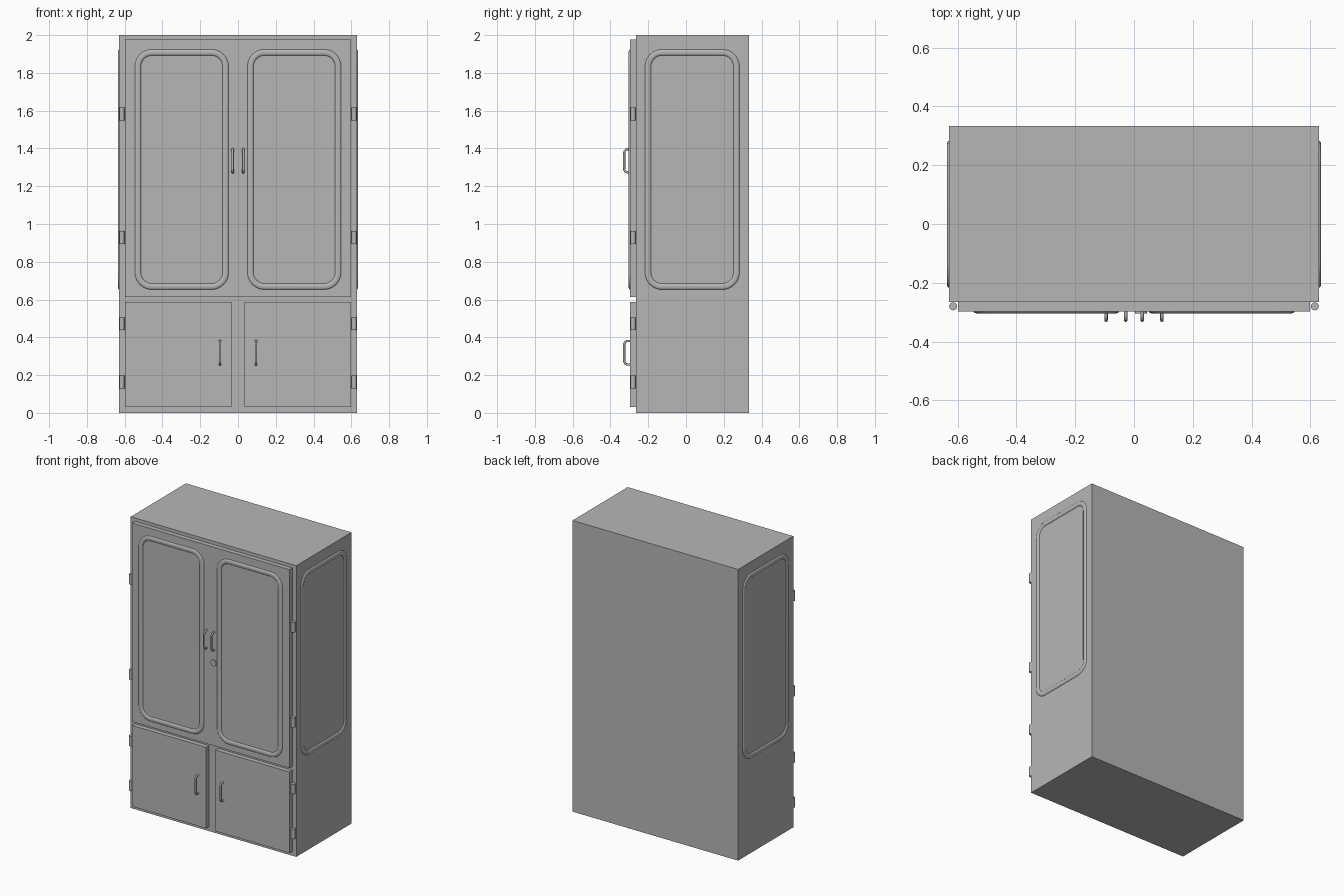
import bpy, bmesh, math
from mathutils import Vector

cube = bpy.data.objects.get("Cube")
if cube:
    bpy.data.objects.remove(cube, do_unlink=True)

grey = bpy.data.materials.new("grey paint")
grey.use_nodes = True
COLOUR = (0.47, 0.47, 0.47, 1)
grey.diffuse_color = COLOUR
grey.node_tree.nodes["Principled BSDF"].inputs["Base Color"].default_value = COLOUR

BODY_X, FRONT, BACK, DOOR = 0.629, -0.266, 0.333, -0.297


def finish(name, bm, smooth=False):
    bmesh.ops.recalc_face_normals(bm, faces=bm.faces)
    mesh = bpy.data.meshes.new(name)
    bm.to_mesh(mesh)
    bm.free()
    mesh.materials.append(grey)
    obj = bpy.data.objects.new(name, mesh)
    bpy.context.collection.objects.link(obj)
    if smooth:
        bpy.ops.object.select_all(action="DESELECT")
        obj.select_set(True)
        bpy.context.view_layer.objects.active = obj
        bpy.ops.object.shade_smooth_by_angle(angle=math.radians(40))
    return obj


def box(name, x0, x1, y0, y1, z0, z1):
    bm = bmesh.new()
    bmesh.ops.create_cube(bm, size=1)
    for v in bm.verts:
        v.co = ((x0 + x1) / 2 + v.co.x * (x1 - x0),
                (y0 + y1) / 2 + v.co.y * (y1 - y0),
                (z0 + z1) / 2 + v.co.z * (z1 - z0))
    return finish(name, bm)


def cylinder(name, centre, radius, depth, axis):
    bm = bmesh.new()
    bmesh.ops.create_cone(bm, cap_ends=True, segments=24, radius1=radius,
                          radius2=radius, depth=depth)
    turn = Vector((0, 0, 1)).rotation_difference(Vector(axis))
    for v in bm.verts:
        v.co = turn @ v.co + Vector(centre)
    return finish(name, bm, True)


def bridge(bm, rings, closed):
    """Join successive vertex rings with quads."""
    n = len(rings[0])
    for i in range(len(rings) if closed else len(rings) - 1):
        a, b = rings[i], rings[(i + 1) % len(rings)]
        for j in range(n):
            k = (j + 1) % n
            bm.faces.new((a[j], a[k], b[k], b[j]))


def window_trim(name, u0, u1, z0, z1, place):
    """Half-round moulding swept around a rounded rectangle."""
    radius, width, height = 0.09, 0.032, 0.0075
    section = [(width / 2 * (1 - math.cos(math.pi * i / 8)),
                height * math.sin(math.pi * i / 8)) for i in range(9)]
    corners = [(u1, z1, -1, -1, 0), (u0, z1, 1, -1, 90),
               (u0, z0, 1, 1, 180), (u1, z0, -1, 1, 270)]
    bm = bmesh.new()
    rings = []
    for u, z, su, sz, start in corners:
        for step in range(9):
            a = math.radians(start + step * 90 / 8)
            rings.append([bm.verts.new(place(
                u + su * radius + (radius - w) * math.cos(a), h,
                z + sz * radius + (radius - w) * math.sin(a)))
                for w, h in section])
    bridge(bm, rings, True)
    finish(name, bm, True)


def handle(name, x, z0, z1):
    """Round bar bent into a bow, with its ends inside the door."""
    tube, bend = 0.006, 0.02
    out = -0.333 + tube
    path = [(DOOR + 0.005, z0 + tube, 0)]
    for zc, start in ((z0 + tube + bend, 270), (z1 - tube - bend, 0)):
        for step in range(7):
            a = start + step * 15
            r = math.radians(a)
            path.append((out + bend - bend * math.cos(r),
                         zc + bend * math.sin(r), a))
    path[0] = (path[0][0], path[0][1], 270)
    path.append((DOOR + 0.005, z1 - tube, 90))
    bm = bmesh.new()
    rings = []
    for y, z, a in path:
        r = math.radians(a)
        normal = Vector((0, -math.cos(r), math.sin(r)))
        rings.append([bm.verts.new(Vector((x, y, z))
                      + Vector((tube * math.cos(t), 0, 0))
                      + normal * tube * math.sin(t))
                      for t in (j * math.tau / 12 for j in range(12))])
    bridge(bm, rings, False)
    bm.faces.new(rings[0])
    bm.faces.new(rings[-1])
    finish(name, bm, True)


# Cabinet carcass
box("cabinet_body", -BODY_X, BODY_X, FRONT, BACK, 0, 2)

for side, s in (("left", 1), ("right", -1)):
    # Doors
    for level, inner, z0, z1 in (("upper", 0, 0.613, 1.977),
                                 ("lower", 0.034, 0.03, 0.587)):
        xs = sorted((s * inner, s * 0.599))
        box(f"{side}_{level}_door", *xs, DOOR, FRONT, z0, z1)

    # Window mouldings on the doors and the cabinet sides
    window_trim(f"{side}_door_window_trim", 0.05, 0.546, 0.653, 1.924,
                lambda u, h, z: (s * u, DOOR - h, z))
    window_trim(f"{side}_side_window_trim", -0.217, 0.283, 0.653, 1.924,
                lambda u, h, z: (s * (BODY_X + h), u, z))

    # Handles
    handle(f"{side}_upper_handle", s * 0.028, 1.267, 1.402)
    handle(f"{side}_lower_handle", s * 0.095, 0.25, 0.387)

    # Hinge barrels
    for i, z in enumerate((0.164, 0.472, 0.928, 1.583)):
        cylinder(f"{side}_hinge_{i + 1}", (s * 0.615, -0.28, z),
                 0.0135, 0.068, (0, 0, 1))

# Lock
cylinder("door_lock", (0.024, DOOR - 0.001, 1.183), 0.021, 0.012, (0, 1, 0))
